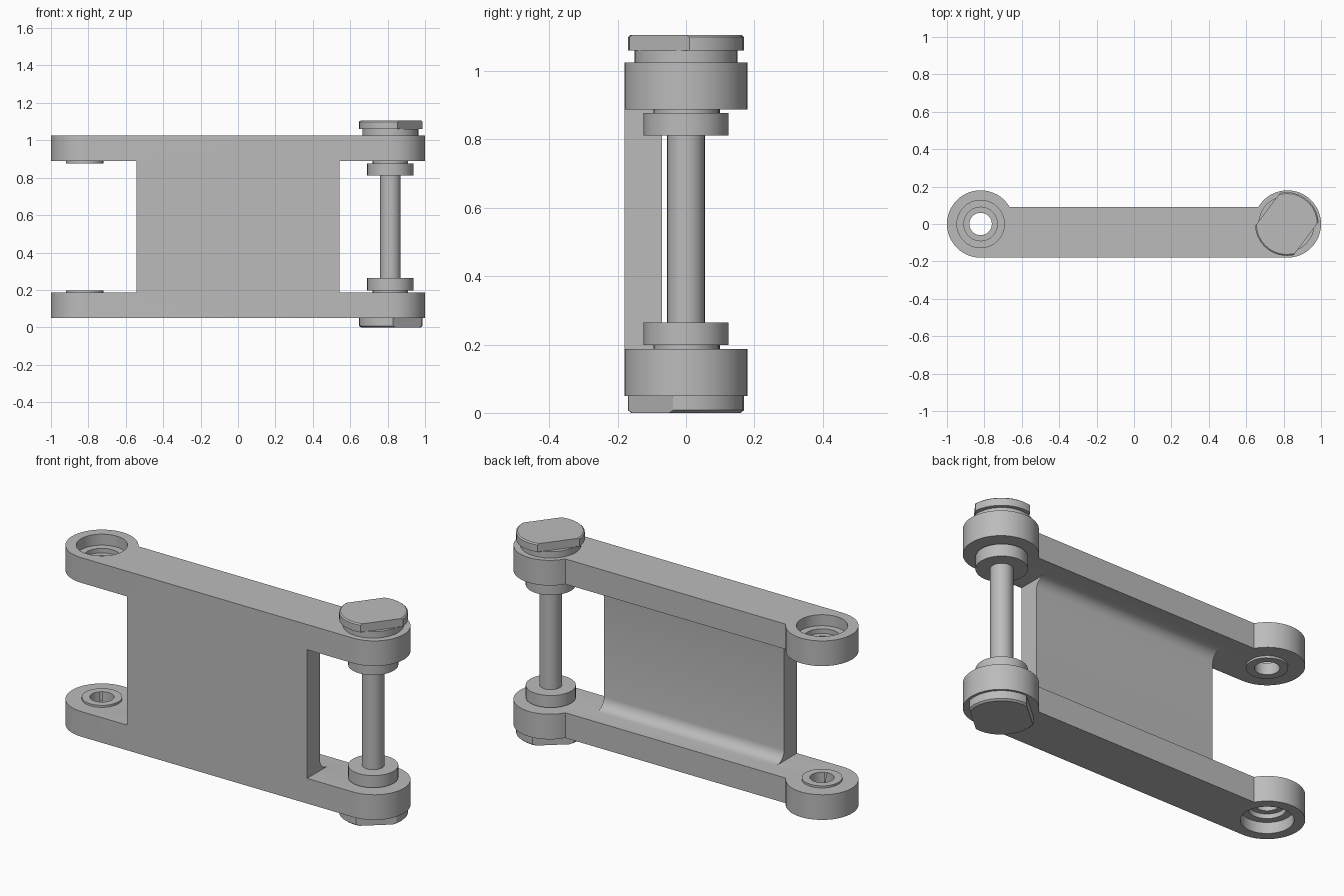
import bpy, bmesh
from math import cos, sin, pi, radians, asin
from mathutils import Vector

if "Cube" in bpy.data.objects:
    bpy.data.objects.remove(bpy.data.objects["Cube"])

grey = bpy.data.materials.new("plain grey")
grey.use_nodes = True
grey.diffuse_color = (0.5, 0.5, 0.5, 1)
grey.node_tree.nodes["Principled BSDF"].inputs["Base Color"].default_value = (0.5, 0.5, 0.5, 1)

PIVOT, BOSS_R, BAR_BACK = 0.82, 0.18, 0.09
BOTTOM, LOW_IN, HIGH_IN, TOP = 0.05, 0.187, 0.888, 1.025
SIDES = 32


def finish(bm, name):
    bmesh.ops.remove_doubles(bm, verts=bm.verts, dist=1e-5)
    bmesh.ops.recalc_face_normals(bm, faces=bm.faces)
    mesh = bpy.data.meshes.new(name)
    bm.to_mesh(mesh)
    bm.free()
    mesh.materials.append(grey)
    obj = bpy.data.objects.new(name, mesh)
    bpy.context.collection.objects.link(obj)
    return obj


def extrude(points, vector, name):
    bm = bmesh.new()
    face = bm.faces.new([bm.verts.new(p) for p in points])
    new = bmesh.ops.extrude_face_region(bm, geom=[face])["geom"]
    verts = [v for v in new if isinstance(v, bmesh.types.BMVert)]
    bmesh.ops.translate(bm, verts=verts, vec=vector)
    return finish(bm, name)


def lathe(profile, x, name, flat_angle=None, flat_dist=0.13):
    """Turn (radius, z) points about a vertical axis; optionally mill two flats."""
    bm = bmesh.new()
    verts = [bm.verts.new((r, 0, z)) for r, z in profile]
    edges = [bm.edges.new(pair) for pair in zip(verts, verts[1:])]
    if profile[0][0] > 0:
        edges.append(bm.edges.new((verts[-1], verts[0])))
    bmesh.ops.spin(bm, geom=verts + edges, cent=(0, 0, 0), axis=(0, 0, 1),
                   angle=2 * pi, steps=SIDES, use_merge=True)
    bmesh.ops.remove_doubles(bm, verts=bm.verts, dist=1e-5)
    if flat_angle is not None:
        for turn in (0, pi):
            n = Vector((cos(flat_angle + turn), sin(flat_angle + turn), 0))
            cut = bmesh.ops.bisect_plane(bm, geom=bm.verts[:] + bm.edges[:] + bm.faces[:],
                                         plane_co=n * flat_dist, plane_no=n, clear_outer=True)
            rim = [e for e in cut["geom_cut"] if isinstance(e, bmesh.types.BMEdge)]
            bmesh.ops.contextual_create(bm, geom=rim)
    bmesh.ops.translate(bm, verts=bm.verts, vec=(x, 0, 0))
    return finish(bm, name)


def combine(target, tool, operation):
    mod = target.modifiers.new("combine", "BOOLEAN")
    mod.operation, mod.solver, mod.object = operation, "EXACT", tool
    bpy.context.view_layer.objects.active = target
    bpy.ops.object.modifier_apply(modifier=mod.name)
    bpy.data.objects.remove(tool)


# Arm outline: a round boss at each end, bar flush with the front tangent
def arm(z0, z1, name):
    neck = asin(BAR_BACK / BOSS_R)
    right = []
    for i in range(SIDES + 1):
        a = -pi / 2 + (pi - neck + pi / 2) * i / SIDES
        right.append((PIVOT + BOSS_R * cos(a), BOSS_R * sin(a), z0))
    left = [(-x, y, z) for x, y, z in reversed(right)]
    return extrude(right + left, (0, 0, z1 - z0), name)


frame = arm(BOTTOM, LOW_IN, "link_frame")

# Web plate with fillets running into both arms at the back
back, r = -0.07, 0.06
low_fillet = [(back + r - r * sin(a), LOW_IN + r - r * cos(a))
              for a in (radians(15 * i) for i in range(7))]
high_fillet = [(y, LOW_IN + HIGH_IN - z) for y, z in reversed(low_fillet)]
section = ([(-BOSS_R, LOW_IN - 0.03), (back + r, LOW_IN - 0.03)] + low_fillet
           + high_fillet + [(back + r, HIGH_IN + 0.03), (-BOSS_R, HIGH_IN + 0.03)])
web = extrude([(-0.543, y, z) for y, z in section], (1.086, 0, 0), "web")
combine(frame, web, "UNION")
combine(frame, arm(HIGH_IN, TOP, "upper_arm"), "UNION")

# Raised inner rims, then stepped bores, at the open end
for outer, inner, d in ((BOTTOM, LOW_IN, 1), (TOP, HIGH_IN, -1)):
    rim = lathe([(0, inner - 0.02 * d), (0.1, inner - 0.02 * d),
                 (0.1, inner + 0.011 * d), (0, inner + 0.011 * d)], -PIVOT, "rim")
    combine(frame, rim, "UNION")
    bore = lathe([(0, outer - 0.05 * d), (0.127, outer - 0.05 * d), (0.127, outer + 0.06 * d),
                  (0.09, outer + 0.06 * d), (0.09, outer + 0.085 * d), (0.06, outer + 0.085 * d),
                  (0.06, inner + 0.05 * d), (0, inner + 0.05 * d)], -PIVOT, "bore")
    combine(frame, bore, "DIFFERENCE")

# Merge leftover coplanar seams
bm = bmesh.new()
bm.from_mesh(frame.data)
bmesh.ops.remove_doubles(bm, verts=bm.verts, dist=1e-4)
bmesh.ops.dissolve_limit(bm, angle_limit=radians(0.5), verts=bm.verts, edges=bm.edges)
bm.to_mesh(frame.data)
bm.free()

# Pin with shaft, collars and thin shoulders
PIN = 0.815
low_pin = [(0, 0.1), (0.095, 0.1), (0.095, 0.198), (0.124, 0.198), (0.124, 0.264), (0.055, 0.264)]
high_pin = [(rad, LOW_IN + HIGH_IN - z) for rad, z in reversed(low_pin)]
pin = lathe(low_pin + high_pin, PIN, "pin")

# End caps with two milled flats, and the washer under the upper one
lower_cap = lathe([(0, 0), (0.16, 0), (0.17, 0.008), (0.17, BOTTOM), (0, BOTTOM)],
                  PIN + 0.002, "lower_cap", radians(-49.5), 0.136)
upper_cap = lathe([(0, 1.06), (0.17, 1.06), (0.17, 1.099), (0.163, 1.105), (0, 1.105)],
                  PIN + 0.002, "upper_cap", radians(-37), 0.129)
washer = lathe([(0, TOP - 0.005), (0.15, TOP - 0.005), (0.15, 1.06), (0, 1.06)], PIN, "washer")

# Smooth round walls, crisp edges
bpy.ops.object.select_all(action="DESELECT")
for obj in (frame, pin, lower_cap, upper_cap, washer):
    obj.select_set(True)
bpy.context.view_layer.objects.active = frame
bpy.ops.object.shade_smooth_by_angle(angle=radians(25))
